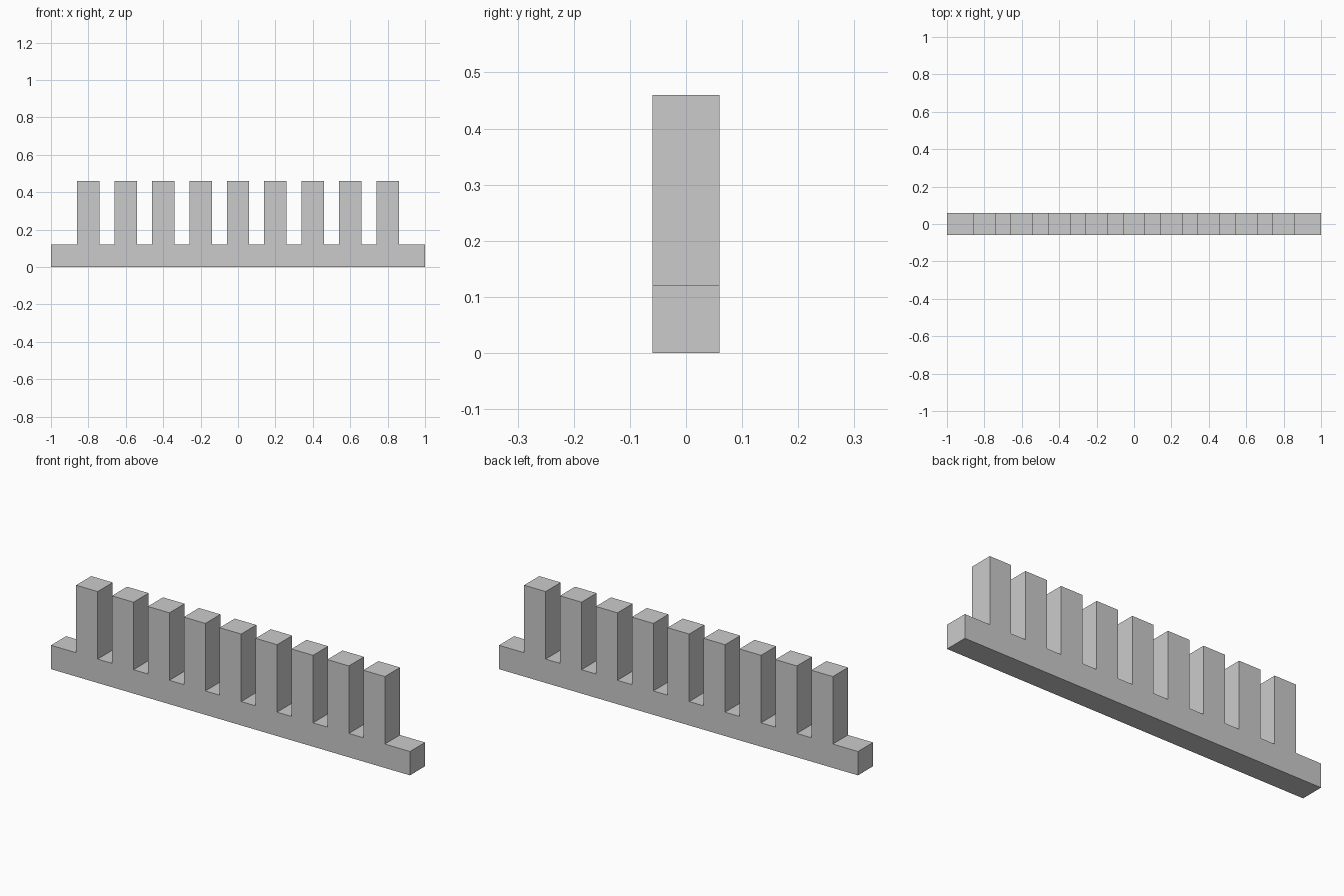
import bpy
import bmesh

if "Cube" in bpy.data.objects:
    bpy.data.objects.remove(bpy.data.objects["Cube"])

LENGTH, DEPTH = 2.0, 0.12
BASE_H, TOP_H = 0.12, 0.46
TEETH, PITCH, TOOTH_W = 9, 0.2, 0.12

# Comb outline in the front plane: base bar, then teeth from right to left
profile = [(-LENGTH / 2, 0), (LENGTH / 2, 0), (LENGTH / 2, BASE_H)]
for i in reversed(range(TEETH)):
    x = (i - (TEETH - 1) / 2) * PITCH
    left, right = x - TOOTH_W / 2, x + TOOTH_W / 2
    profile += [(right, BASE_H), (right, TOP_H), (left, TOP_H), (left, BASE_H)]
profile.append((-LENGTH / 2, BASE_H))

# Extrude the outline through the depth
bm = bmesh.new()
face = bm.faces.new([bm.verts.new((x, -DEPTH / 2, z)) for x, z in profile])
result = bmesh.ops.extrude_face_region(bm, geom=[face], use_keep_orig=True)
back = [v for v in result["geom"] if isinstance(v, bmesh.types.BMVert)]
bmesh.ops.translate(bm, verts=back, vec=(0, DEPTH, 0))
bmesh.ops.recalc_face_normals(bm, faces=bm.faces)

mesh = bpy.data.meshes.new("toothed_rail")
bm.to_mesh(mesh)
bm.free()
rail = bpy.data.objects.new("toothed_rail", mesh)
bpy.context.collection.objects.link(rail)
